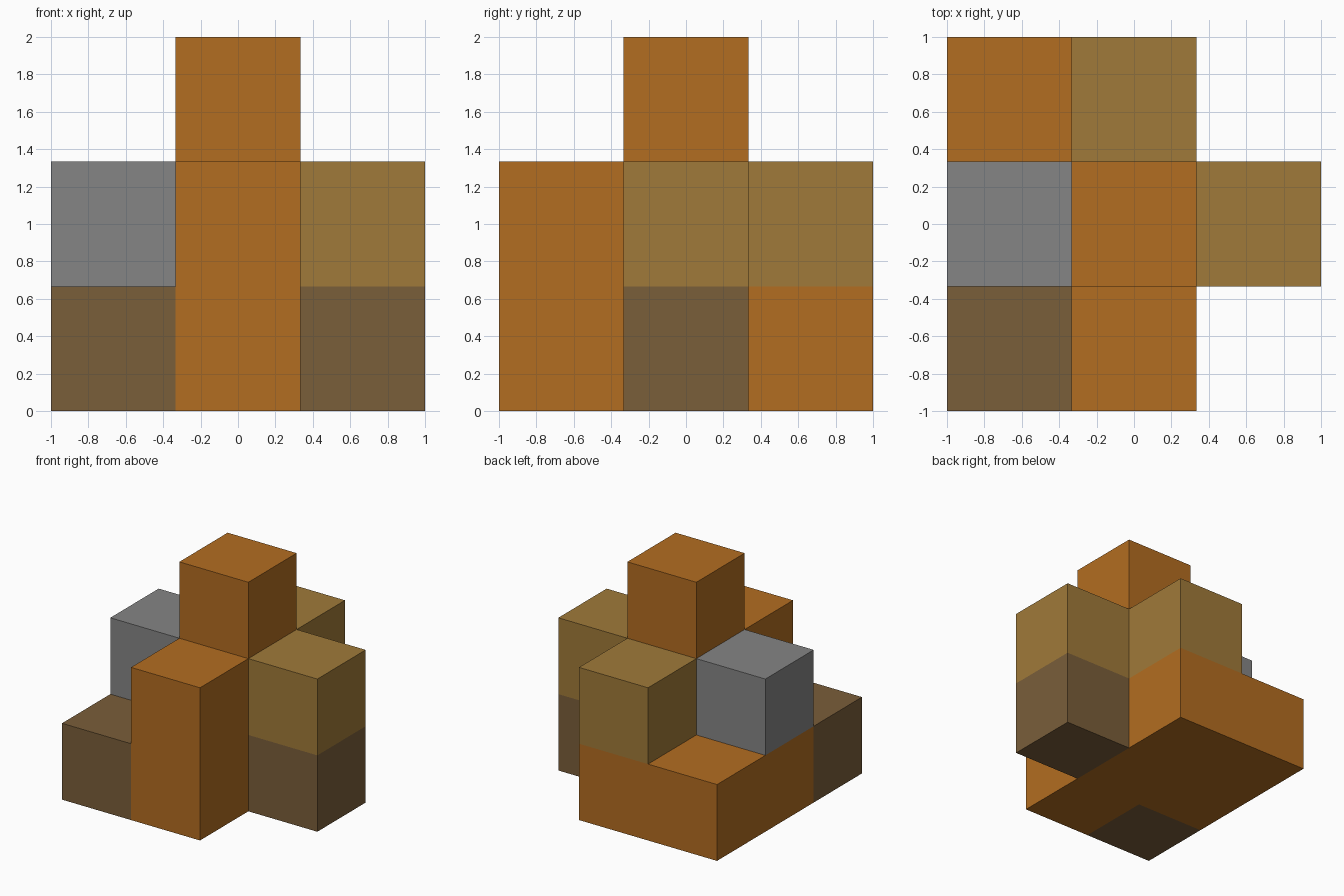
import bpy
import bmesh
from mathutils import Vector

cube = bpy.data.objects.get("Cube")
if cube:
    bpy.data.objects.remove(cube, do_unlink=True)

SIZE = 2 / 3  # edge of one block


def make_material(name, rgb):
    mat = bpy.data.materials.new(name)
    mat.use_nodes = True
    mat.diffuse_color = (*rgb, 1)
    bsdf = mat.node_tree.nodes["Principled BSDF"]
    bsdf.inputs["Base Color"].default_value = (*rgb, 1)
    bsdf.inputs["Roughness"].default_value = 0.9
    return mat


orange = make_material("orange", (0.45, 0.153, 0.015))
tan = make_material("tan", (0.352, 0.195, 0.041))
brown = make_material("brown", (0.195, 0.112, 0.042))
grey = make_material("grey", (0.235, 0.235, 0.235))

# Each part: name, material, grid cells (x and y from -1 to 1, z from 0)
PARTS = [
    ("central_tower", orange, [(0, 0, 0), (0, 0, 1), (0, 0, 2)]),
    ("front_column", orange, [(0, -1, 0), (0, -1, 1)]),
    ("rear_base", orange, [(-1, 0, 0), (-1, 1, 0), (0, 1, 0)]),
    ("front_corner_block", brown, [(-1, -1, 0)]),
    ("left_base_block", brown, [(1, 0, 0)]),
    ("left_upper_block", tan, [(1, 0, 1)]),
    ("rear_upper_block", tan, [(0, 1, 1)]),
    ("right_upper_block", grey, [(-1, 0, 1)]),
]
filled = {cell for _, _, cells in PARTS for cell in cells}


def build_part(name, mat, cells):
    """Stack cubes, leaving out every face that touches another block."""
    bm = bmesh.new()
    for cell in cells:
        centre = (Vector(cell) + Vector((0, 0, 0.5))) * SIZE
        verts = bmesh.ops.create_cube(bm, size=SIZE)["verts"]
        faces = {f for v in verts for f in v.link_faces}
        hidden = []
        for f in faces:
            f.normal_update()
            neighbour = tuple(c + round(n) for c, n in zip(cell, f.normal))
            if neighbour in filled:
                hidden.append(f)
        bmesh.ops.translate(bm, verts=verts, vec=centre)
        bmesh.ops.delete(bm, geom=hidden, context="FACES")
    # Weld the blocks and join flat neighbouring faces
    bmesh.ops.remove_doubles(bm, verts=bm.verts, dist=0.001)
    bmesh.ops.dissolve_limit(bm, angle_limit=0.01, verts=bm.verts, edges=bm.edges)
    mesh = bpy.data.meshes.new(name)
    bm.to_mesh(mesh)
    bm.free()
    mesh.materials.append(mat)
    obj = bpy.data.objects.new(name, mesh)
    bpy.context.collection.objects.link(obj)


for part in PARTS:
    build_part(*part)
